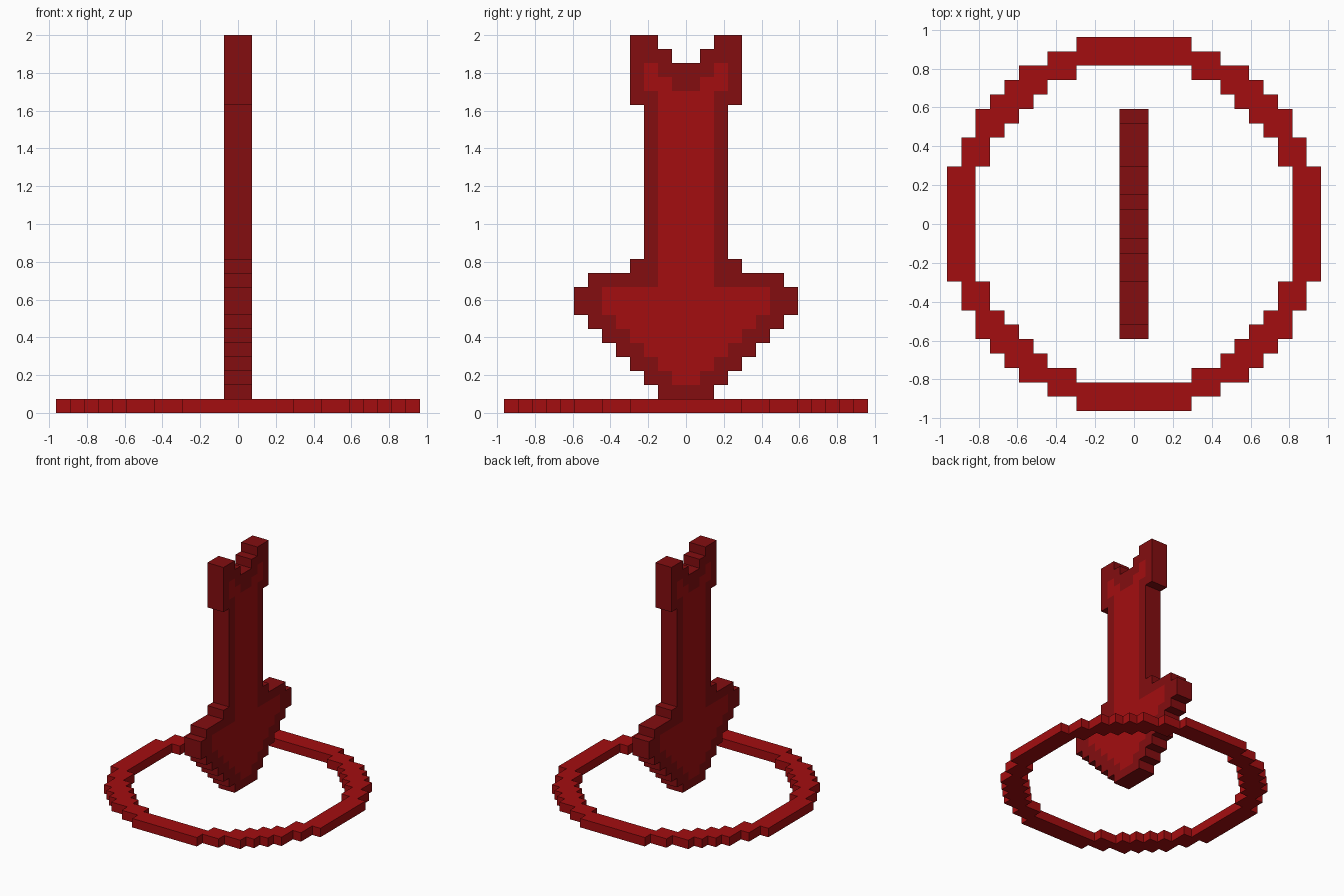
import bpy, bmesh, math
from mathutils import Matrix

if "Cube" in bpy.data.objects:
    bpy.data.objects.remove(bpy.data.objects["Cube"], do_unlink=True)

U = 2 / 27  # size of one block


def material(name, rgb):
    m = bpy.data.materials.new(name)
    m.use_nodes = True
    m.diffuse_color = (*rgb, 1)
    bsdf = next(n for n in m.node_tree.nodes if n.type == 'BSDF_PRINCIPLED')
    bsdf.inputs["Base Color"].default_value = (*rgb, 1)
    return m


BRIGHT = material("bright red", (0.37, 0.004, 0.005))
DARK = material("dark red", (0.23, 0.004, 0.005))


def cells(rows):
    """Mirrored block cells from (bottom, top, inner half width, outer half width)."""
    return {(a, b) for lo, hi, inner, outer in rows for b in range(lo, hi)
            for k in range(inner, outer) for a in (k, -k - 1)}


def extrude_cells(name, filled, thickness, matrix, mats, inlay=frozenset()):
    """Extrude a stepped outline; inlay cells take the second material."""
    bm = bmesh.new()
    verts = {}
    for a, b in sorted(filled):
        quad = []
        for p in ((a, b), (a + 1, b), (a + 1, b + 1), (a, b + 1)):
            if p not in verts:
                verts[p] = bm.verts.new((p[0] * U, p[1] * U, 0))
            quad.append(verts[p])
        bm.faces.new(quad).material_index = int((a, b) in inlay)
    bottom = bm.faces[:]
    top = bmesh.ops.extrude_face_region(bm, geom=bottom, use_keep_orig=True)["geom"]
    bmesh.ops.translate(bm, vec=(0, 0, thickness * U),
                        verts=[g for g in top if isinstance(g, bmesh.types.BMVert)])
    bmesh.ops.recalc_face_normals(bm, faces=bm.faces)
    for f in bm.faces:  # edge walls keep the rim colour
        if abs(f.normal.z) < 0.5:
            f.material_index = 0
    bmesh.ops.dissolve_limit(bm, angle_limit=math.radians(1), verts=bm.verts,
                             edges=bm.edges, delimit={'MATERIAL'})
    bm.transform(matrix)
    mesh = bpy.data.meshes.new(name)
    bm.to_mesh(mesh)
    bm.free()
    for m in mats:
        mesh.materials.append(m)
    obj = bpy.data.objects.new(name, mesh)
    bpy.context.collection.objects.link(obj)
    return obj


# Stepped ring lying on the ground
half_ring = [(0, 4, 11, 13), (4, 6, 10, 12), (6, 7, 9, 11), (7, 8, 8, 11),
             (8, 9, 7, 10), (9, 10, 6, 9), (10, 11, 4, 8), (11, 12, 0, 6),
             (12, 13, 0, 4)]
ring_cells = cells(half_ring)
ring_cells |= {(a, -b - 1) for a, b in ring_cells}
extrude_cells("ground_ring", ring_cells, 1, Matrix(), [BRIGHT])

# Upright arrow pointing down: head, shaft and notched tail
arrow = cells([(1, 2, 0, 2), (2, 3, 0, 3), (3, 4, 0, 4), (4, 5, 0, 5),
               (5, 6, 0, 6), (6, 7, 0, 7), (7, 9, 0, 8), (9, 10, 0, 7),
               (10, 11, 0, 4), (11, 22, 0, 3), (22, 25, 0, 4),
               (25, 26, 1, 4), (26, 27, 2, 4)])
inlay = cells([(2, 3, 0, 1), (3, 4, 0, 2), (4, 5, 0, 3), (5, 6, 0, 4),
               (6, 7, 0, 5), (7, 9, 0, 6), (9, 23, 0, 2), (23, 24, 1, 3),
               (24, 25, 2, 3)])
# Plane axes a, b and the extrusion become y, z and x
upright = Matrix(((0, 0, 1, -U), (1, 0, 0, 0), (0, 1, 0, 0), (0, 0, 0, 1)))
extrude_cells("arrow", arrow, 2, upright, [DARK, BRIGHT], inlay)
